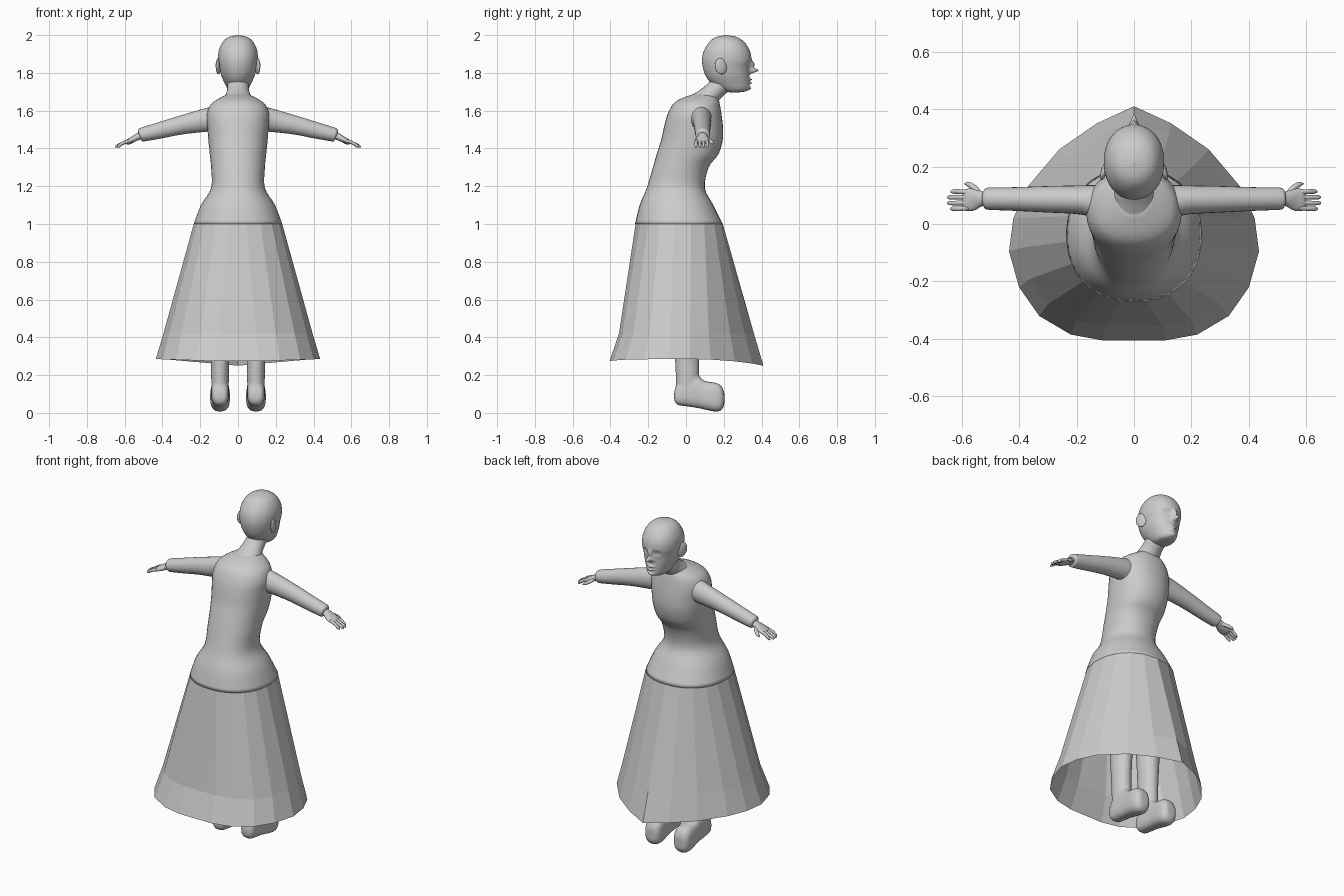
import bpy, bmesh
from math import sin, cos, pi, exp, copysign
from mathutils import Vector, Matrix


def make(name, bm, smooth=True):
    bmesh.ops.recalc_face_normals(bm, faces=bm.faces[:])
    for f in bm.faces:
        f.smooth = smooth
    me = bpy.data.meshes.new(name)
    bm.to_mesh(me)
    bm.free()
    ob = bpy.data.objects.new(name, me)
    bpy.context.collection.objects.link(ob)
    return ob


def skin(bm, rings, caps=True):
    loops = [[bm.verts.new(p) for p in r] for r in rings]
    n = len(loops[0])
    for a, b in zip(loops, loops[1:]):
        for i in range(n):
            j = (i + 1) % n
            bm.faces.new((a[i], a[j], b[j], b[i]))
    if caps:
        bm.faces.new(loops[0])
        bm.faces.new(loops[-1])


def ring(c, u, v, a, b, n, p=2.0):
    # superellipse in the u, v plane, starting on the v axis
    pts = []
    for i in range(n):
        t = 2 * pi * i / n
        s, k = sin(t), cos(t)
        pts.append(Vector(c) + Vector(u) * a * copysign(abs(s) ** (2 / p), s)
                   + Vector(v) * b * copysign(abs(k) ** (2 / p), k))
    return pts


def refine(rows, steps):
    # Catmull-Rom through table rows
    out = []
    for i in range(len(rows) - 1):
        q = [rows[max(i - 1, 0)], rows[i], rows[i + 1], rows[min(i + 2, len(rows) - 1)]]
        for k in range(steps):
            t = k / steps
            out.append(tuple(0.5 * (2 * b + (c - a) * t + (2 * a - 5 * b + 4 * c - d) * t * t
                             + (3 * b - a - 3 * c + d) * t ** 3) for a, b, c, d in zip(*q)))
    return out + [rows[-1]]


def tube(bm, rows, up, n=20, steps=4):
    # rows: x, y, z, radius sideways, radius along up
    rows = refine(rows, steps)
    rings = []
    for i, r in enumerate(rows):
        d = (Vector(rows[min(i + 1, len(rows) - 1)][:3]) - Vector(rows[max(i - 1, 0)][:3])).normalized()
        u = d.cross(Vector(up)).normalized()
        rings.append(ring(r[:3], u, u.cross(d), max(r[3], .001), max(r[4], .001), n))
    skin(bm, rings)


def flat_rings(rows, n, p):
    # rows: z, back y, front y, half width
    return [ring((0, (b + f) / 2, z), (1, 0, 0), (0, 1, 0), w, (f - b) / 2, n, p)
            for z, b, f, w in rows]


# bodice
bodice = [(1.0, -.27, .195, .235), (1.1, -.245, .145, .197), (1.19, -.208, .10, .143),
          (1.3, -.175, .12, .143), (1.37, -.155, .172, .15), (1.45, -.13, .195, .158),
          (1.52, -.115, .195, .163), (1.58, -.098, .188, .165), (1.63, -.072, .18, .147),
          (1.66, -.035, .172, .11), (1.685, .03, .16, .06)]
bm = bmesh.new()
skin(bm, flat_rings(refine(bodice, 4), 38, 2.2))
make("bodice", bm)

# skirt: flat panels, open below, pointed towards the face side
half = [(.13, .35), (.26, .26), (.37, .13), (.42, .02), (.435, -.095),
        (.40, -.22), (.33, -.32), (.22, -.385), (.11, -.405)]
plan = [(0, .41)] + half + [(-x, y) for x, y in reversed(half)]
hem = [Vector((x, y, .285 - .035 * max(0, 1 - abs(x) / .4) if y > 0 else .27 + .015 * abs(x) / .435))
       for x, y in plan]
waist = flat_rings([(1.0, -.27, .195, .235)], len(hem), 2.2)[0]
fold = []
for h, w in zip(hem, waist):
    p = h.lerp(w, .2)
    fold.append(Vector((p.x, p.y * (.94 if p.y < 0 else .98), .42)))
bm = bmesh.new()
skin(bm, [hem, fold, waist], caps=False)
make("skirt", bm, False)

# neck
bm = bmesh.new()
tube(bm, [(0, .06, 1.61, .10, .085), (0, .105, 1.66, .075, .06), (0, .15, 1.705, .058, .052),
          (0, .2, 1.755, .056, .055), (0, .22, 1.79, .05, .05)], (0, 1, 0), 28)
make("neck", bm)

# head with sculpted face
head = [(1.697, .23, .28, .012), (1.703, .2, .315, .042), (1.72, .165, .332, .058),
        (1.75, .128, .335, .073), (1.785, .104, .335, .088), (1.825, .09, .337, .098),
        (1.87, .085, .346, .105), (1.92, .096, .337, .101), (1.965, .125, .307, .08),
        (1.99, .16, .268, .048), (2.0, .212, .216, .002)]
bumps = [(0, 1.812, .011, .013, .046), (0, 1.842, .010, .02, .022),
         (.014, 1.806, .008, .008, .010), (-.014, 1.806, .008, .008, .010),
         (.036, 1.85, .018, .012, -.013), (-.036, 1.85, .018, .012, -.013),
         (.035, 1.85, .010, .006, .008), (-.035, 1.85, .010, .006, .008),
         (0, 1.765, .02, .006, .016), (0, 1.747, .018, .006, .015),
         (0, 1.716, .022, .012, .013)]
rings = flat_rings(refine(head, 7), 96, 2.1)
for r in rings:
    mid = sum(p.y for p in r) / len(r)
    for p in r:
        if p.y > mid + .02:
            p.y += sum(a * exp(-((p.x - x) / sx) ** 2 - ((p.z - z) / sz) ** 2)
                       for x, z, sx, sz, a in bumps)
bm = bmesh.new()
skin(bm, rings)
make("head", bm)

for s, side in ((-1, "left"), (1, "right")):
    # ear
    bm = bmesh.new()
    bmesh.ops.create_uvsphere(bm, u_segments=20, v_segments=12, radius=1, matrix=(
        Matrix.Translation((s * .104, .185, 1.835)) @ Matrix.Rotation(s * .3, 4, 'Z')
        @ Matrix.Rotation(.2, 4, 'X') @ Matrix.Diagonal((.011, .033, .043, 1))))
    make(side + "_ear", bm)

    # sleeve
    bm = bmesh.new()
    tube(bm, [(s * .09, .07, 1.562, .07, .07), (s * .17, .083, 1.55, .052, .062),
              (s * .3, .086, 1.524, .046, .05), (s * .42, .087, 1.494, .041, .043),
              (s * .495, .088, 1.476, .039, .038), (s * .516, .088, 1.471, .036, .034),
              (s * .522, .088, 1.469, .022, .02)], (0, 0, 1), 24)
    make(side + "_sleeve", bm)

    # hand: palm, four fingers and thumb
    bm = bmesh.new()
    tube(bm, [(s * .50, .088, 1.473, .024, .021), (s * .53, .088, 1.462, .026, .019),
              (s * .56, .085, 1.447, .038, .015), (s * .585, .083, 1.436, .038, .012),
              (s * .597, .083, 1.431, .028, .006)], (0, 0, 1), 20)
    for y, tip in ((.113, .638), (.093, .65), (.073, .65), (.053, .64)):
        tube(bm, [(s * .575, y * .9 + .009, 1.441, .009, .009), (s * .61, y, 1.428, .0085, .0085),
                  (s * (tip - .008), y, 1.412, .0075, .0075), (s * tip, y, 1.406, .002, .002)],
             (0, 0, 1), 10, 3)
    tube(bm, [(s * .535, .10, 1.455, .012, .01), (s * .555, .125, 1.442, .011, .01),
              (s * .575, .138, 1.43, .009, .009), (s * .59, .14, 1.422, .002, .002)],
         (0, 0, 1), 10, 3)
    make(side + "_hand", bm)

    # leg and shoe fused into one smooth form
    bm = bmesh.new()
    x = s * .095
    tube(bm, [(x, .005, .95, .085, .09), (x, .005, .6, .065, .075), (x, .005, .3, .05, .065),
              (x, .008, .2, .048, .063), (x, .005, .1, .045, .058)], (0, 1, 0))
    shoe = [(-.063, .09, .015, .025), (-.05, .096, .052, .04), (0, .108, .073, .047),
            (.06, .11, .084, .048), (.1, .093, .076, .05), (.15, .084, .077, .053),
            (.185, .079, .068, .047), (.203, .075, .035, .028)]
    skin(bm, [ring((x, y, z), (1, 0, 0), (0, 0, 1), w, h, 24, 2.8)
              for y, z, h, w in refine(shoe, 3)])
    leg = make(side + "_leg", bm)
    m = leg.modifiers.new("fuse", 'REMESH')
    m.mode = 'VOXEL'
    m.voxel_size = .01
    m.use_smooth_shade = True
    m = leg.modifiers.new("soften", 'SMOOTH')
    m.factor = .5
    m.iterations = 4
